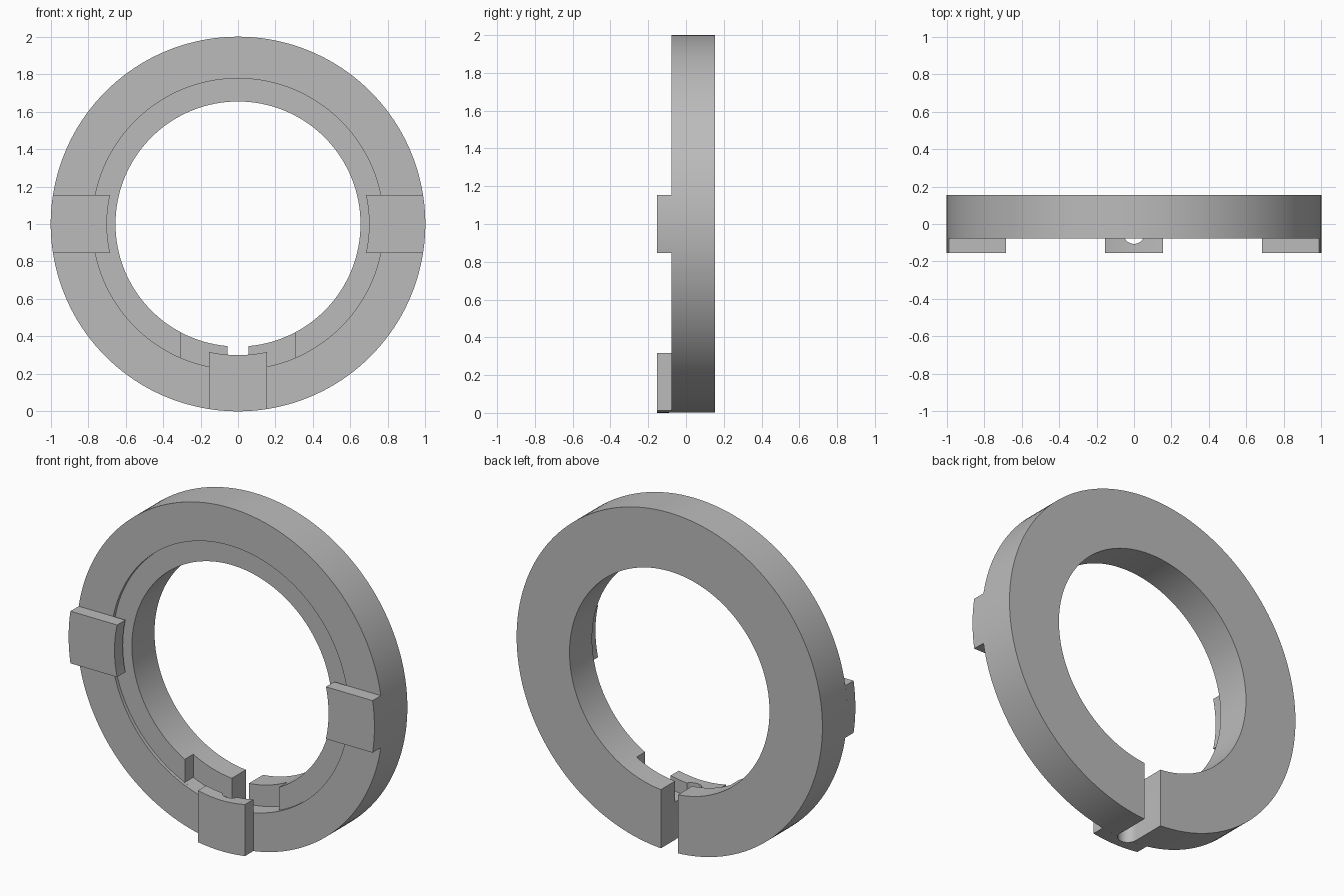
import bpy, bmesh, math
from mathutils import Vector, Matrix

cube = bpy.data.objects.get("Cube")
if cube:
    bpy.data.objects.remove(cube)

grey = bpy.data.materials.new("plain grey")
grey.use_nodes = True
COLOUR = (0.5, 0.5, 0.5, 1)
grey.diffuse_color = COLOUR
grey.node_tree.nodes["Principled BSDF"].inputs["Base Color"].default_value = COLOUR

# Main dimensions: radii, depths along y, half widths
OUTER, BORE, RECESS, TAB_INNER = 1.0, 0.654, 0.777, 0.70
BACK, FRONT, TAB_FRONT = 0.154, -0.077, -0.154
RECESS_FLOOR, POCKET_FLOOR = -0.057, 0.022
TAB_HALF, POCKET_HALF, SLOT_HALF = 0.154, 0.308, 0.056
CENTRE = Vector((0, 0, 1))
DOWN = -math.pi / 2


def arc(radius, start, end, steps):
    return [(radius * math.cos(start + (end - start) * i / steps),
             radius * math.sin(start + (end - start) * i / steps))
            for i in range(steps + 1)]


def circle(radius, steps=160):
    return arc(radius, 0, 2 * math.pi, steps)[:-1]


def chord_arc(radius, half, steps=16, flip=False):
    """Arc at the bottom of a circle, spanning x from -half to half."""
    a = math.asin(half / radius)
    points = arc(radius, DOWN - a, DOWN + a, steps)
    return points[::-1] if flip else points


def prism(name, outline, low, high, upright=False):
    """Extrude an outline along y, or along z when upright."""
    def place(p, d):
        return Vector((p[0], p[1], d)) if upright else CENTRE + Vector((p[0], d, p[1]))
    bm = bmesh.new()
    a = [bm.verts.new(place(p, low)) for p in outline]
    b = [bm.verts.new(place(p, high)) for p in outline]
    bm.faces.new(a)
    bm.faces.new(b[::-1])
    for i in range(len(a)):
        j = (i + 1) % len(a)
        bm.faces.new((a[i], b[i], b[j], a[j]))
    bmesh.ops.recalc_face_normals(bm, faces=bm.faces)
    mesh = bpy.data.meshes.new(name)
    bm.to_mesh(mesh)
    bm.free()
    mesh.materials.append(grey)
    obj = bpy.data.objects.new(name, mesh)
    bpy.context.collection.objects.link(obj)
    return obj


def cut(obj, cutters):
    """Subtract the cutters and bake the result into the mesh."""
    for cutter in cutters:
        mod = obj.modifiers.new("cut", "BOOLEAN")
        mod.operation, mod.solver, mod.object = "DIFFERENCE", "EXACT", cutter
    graph = bpy.context.evaluated_depsgraph_get()
    mesh = bpy.data.meshes.new_from_object(obj.evaluated_get(graph))
    obj.modifiers.clear()
    obj.data = mesh


# Cutters: bore, shallow front recess, deeper bottom pocket, round-ended slot
bore = prism("bore_cutter", circle(BORE), -0.5, 0.5)
recess = prism("recess_cutter", circle(RECESS), -0.5, RECESS_FLOOR)
pocket = prism("pocket_cutter",
               chord_arc(RECESS, POCKET_HALF) + [(POCKET_HALF, -0.4), (-POCKET_HALF, -0.4)],
               -0.4, POCKET_FLOOR)
slot_end = [(x, y - 0.05) for x, y in arc(SLOT_HALF, -math.pi, 0, 20)]
slot = prism("slot_cutter", slot_end + [(SLOT_HALF, 0.4), (-SLOT_HALF, 0.4)],
             -0.2, 0.55, upright=True)

# Split ring
ring = prism("split_ring", circle(OUTER), FRONT, BACK)
cut(ring, [bore, recess, pocket, slot])

# Three front tabs; the bottom one bridges the slot
tab_outline = chord_arc(OUTER, TAB_HALF) + chord_arc(TAB_INNER, TAB_HALF, flip=True)
parts = [ring]
for name, turn in (("bottom_tab", 0), ("left_tab", 90), ("right_tab", -90)):
    tab = prism(name, tab_outline, TAB_FRONT, FRONT)
    if turn:
        spin = Matrix.Rotation(math.radians(-turn), 4, "Y")
        tab.data.transform(Matrix.Translation(CENTRE) @ spin @ Matrix.Translation(-CENTRE))
    else:
        cut(tab, [slot])
    parts.append(tab)

for cutter in (bore, recess, pocket, slot):
    bpy.data.objects.remove(cutter)

# Smooth the curved walls, keep the edges sharp
bpy.ops.object.select_all(action="DESELECT")
for part in parts:
    part.select_set(True)
bpy.context.view_layer.objects.active = ring
bpy.ops.object.shade_smooth_by_angle(angle=math.radians(30))
